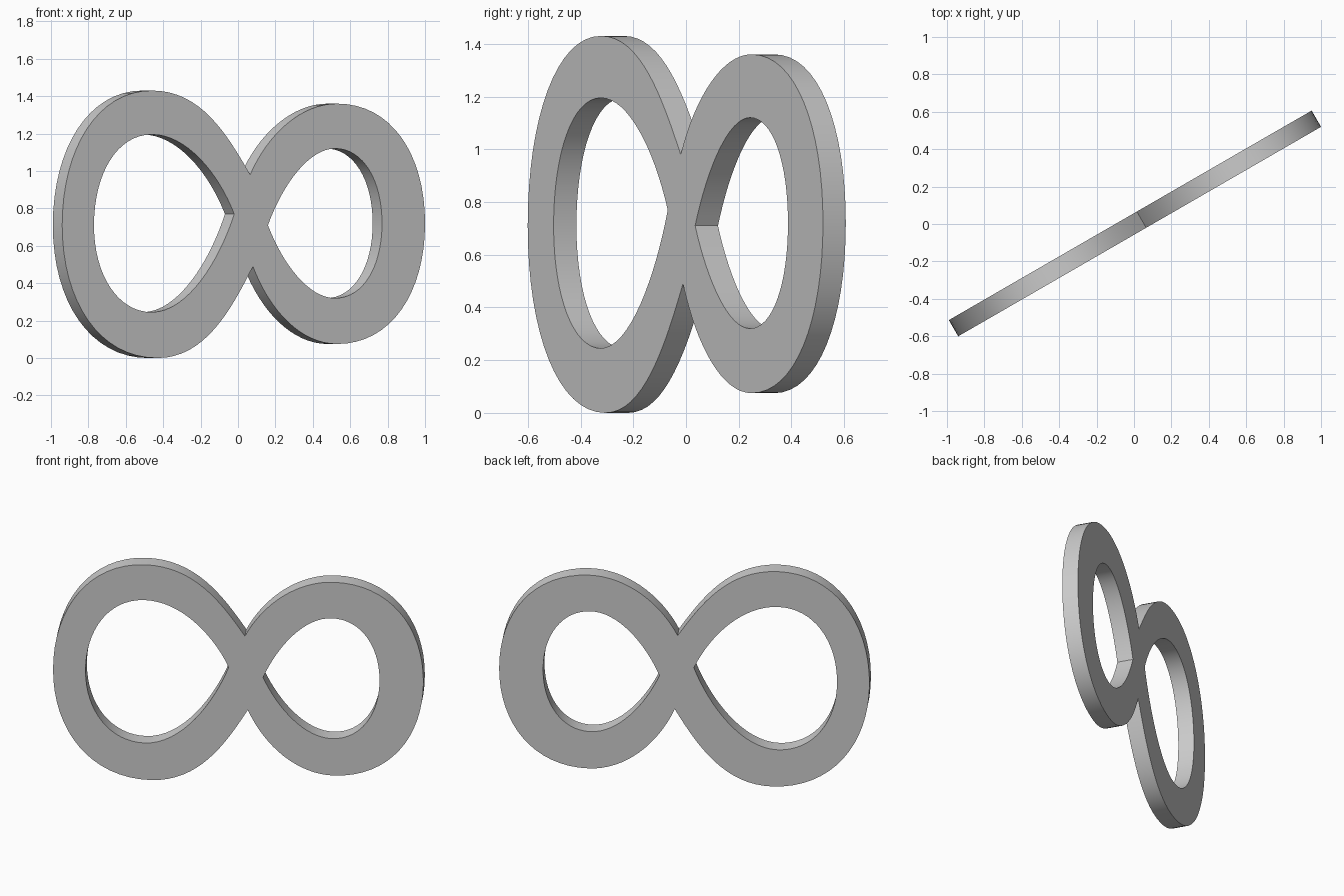
import bpy, bmesh, math

if "Cube" in bpy.data.objects:
    bpy.data.objects.remove(bpy.data.objects["Cube"])

THICK, TILT = 0.10, math.radians(30)

curve = bpy.data.curves.new("infinity_band", "CURVE")
curve.dimensions = "2D"
curve.fill_mode = "BOTH"
curve.extrude = THICK / 2
curve.resolution_u = 16


def flat(p):
    # front-view position -> position in the plane of the plate
    return ((p[0] - THICK / 2 * math.sin(TILT)) / math.cos(TILT), p[1], 0)


def outline(knots):
    # each knot: left handle, point, right handle
    s = curve.splines.new("BEZIER")
    s.bezier_points.add(len(knots) - 1)
    for bp, (left, co, right) in zip(s.bezier_points, knots):
        bp.handle_left_type = bp.handle_right_type = "FREE"
        bp.handle_left, bp.co, bp.handle_right = flat(left), flat(co), flat(right)
    s.use_cyclic_u = True


# outer outline: waist notches and the extremes of both loops
outline([
    ((0.16, 1.20), (0.065, 0.98), (-0.06, 1.20)),
    ((-0.20, 1.43), (-0.46, 1.43), (-0.75, 1.43)),
    ((-0.94, 1.12), (-0.94, 0.71), (-0.94, 0.30)),
    ((-0.74, 0.0), (-0.43, 0.0), (-0.18, 0.0)),
    ((-0.04, 0.25), (0.08, 0.49), (0.17, 0.25)),
    ((0.34, 0.075), (0.53, 0.075), (0.82, 0.075)),
    ((1.0, 0.35), (1.0, 0.72), (1.0, 1.09)),
    ((0.82, 1.36), (0.53, 1.36), (0.34, 1.36)),
])
# large left opening
outline([
    ((-0.10, 0.52), (-0.02, 0.77), (-0.11, 1.00)),
    ((-0.28, 1.195), (-0.46, 1.195), (-0.65, 1.195)),
    ((-0.77, 0.98), (-0.77, 0.71), (-0.77, 0.44)),
    ((-0.64, 0.245), (-0.46, 0.245), (-0.27, 0.245)),
])
# small right opening
outline([
    ((0.24, 0.50), (0.16, 0.71), (0.24, 0.93)),
    ((0.38, 1.12), (0.52, 1.12), (0.67, 1.12)),
    ((0.77, 0.95), (0.77, 0.72), (0.77, 0.49)),
    ((0.67, 0.32), (0.52, 0.32), (0.38, 0.32)),
])

# stand the plate upright and turn it
band = bpy.data.objects.new("infinity_band", curve)
bpy.context.collection.objects.link(band)
band.rotation_euler = (math.pi / 2, 0, TILT)
bpy.context.view_layer.objects.active = band
band.select_set(True)
bpy.ops.object.convert(target="MESH")

# weld caps to walls
band = bpy.context.object
bm = bmesh.new()
bm.from_mesh(band.data)
bmesh.ops.remove_doubles(bm, verts=bm.verts, dist=0.0001)
bmesh.ops.recalc_face_normals(bm, faces=bm.faces)
bm.to_mesh(band.data)
bm.free()
bpy.ops.object.shade_smooth_by_angle(angle=math.radians(30))
